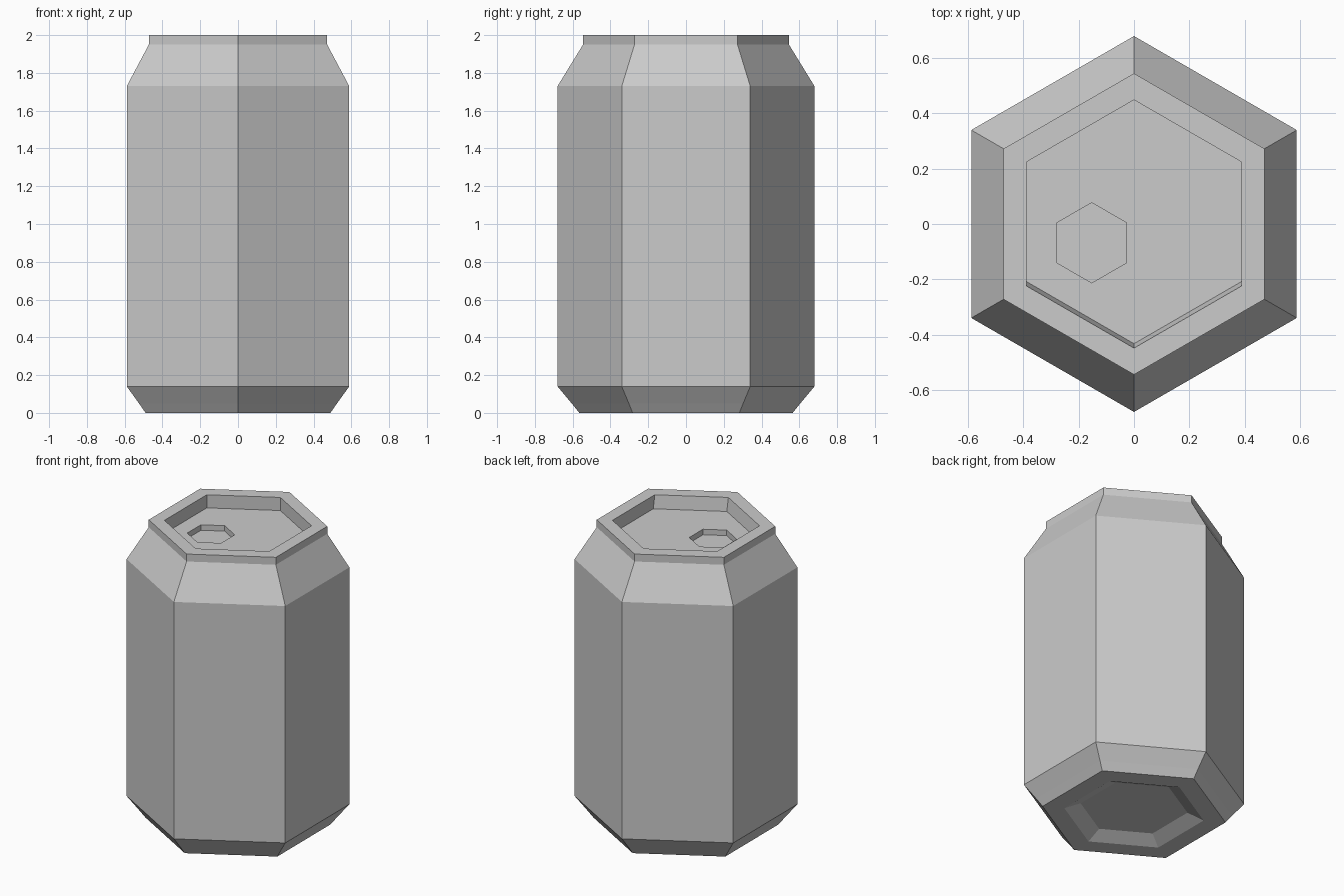
import bpy
import bmesh
from math import cos, sin, tau

SIDES = 6

cube = bpy.data.objects.get("Cube")
if cube:
    bpy.data.objects.remove(cube, do_unlink=True)

metal = bpy.data.materials.new("grey_metal")
metal.use_nodes = True
grey = (0.6, 0.6, 0.6, 1)
metal.diffuse_color = grey
metal.node_tree.nodes["Principled BSDF"].inputs["Base Color"].default_value = grey


def hex_shell(name, rings, cap_start=False, cap_end=False):
    """Join hexagonal rings (radius, z, centre x, centre y, front inset) into a shell."""
    bm = bmesh.new()
    loops = []
    for radius, z, cx, cy, inset in rings:
        loop = []
        for i in range(SIDES):
            angle = tau * (i + 0.5) / SIDES
            x, y = radius * cos(angle), radius * sin(angle)
            if y < 0:
                y += inset
            loop.append(bm.verts.new((cx + x, cy + y, z)))
        loops.append(loop)
    for low, high in zip(loops, loops[1:]):
        for i in range(SIDES):
            j = (i + 1) % SIDES
            bm.faces.new((low[i], low[j], high[j], high[i]))
    if cap_start:
        bm.faces.new(loops[0][::-1])
    if cap_end:
        bm.faces.new(loops[-1])
    mesh = bpy.data.meshes.new(name)
    bm.to_mesh(mesh)
    bm.free()
    mesh.materials.append(metal)
    obj = bpy.data.objects.new(name, mesh)
    bpy.context.collection.objects.link(obj)
    return obj


def centred(*profile):
    return [(r, z, 0, 0, 0) for r, z in profile]


# Can wall: dished base, foot chamfers, straight side, shoulder and neck
hex_shell("can_body", centred(
    (0.33, 0.045), (0.43, 0), (0.565, 0), (0.605, 0.05),
    (0.68, 0.14), (0.68, 1.73), (0.545, 1.95), (0.545, 2)), cap_start=True)

# Lid: flat rim, sunken panel and the small drinking opening
panel_z, opening_z = 1.912, 1.875
opening = (-0.153, -0.068, 0)
hex_shell("can_lid", [
    (0.545, 2, 0, 0, 0),
    (0.449, 2, 0, 0, 0),
    (0.449, panel_z, 0, 0, 0.016),
    (0.145, panel_z, *opening),
    (0.145, opening_z, *opening)], cap_end=True)
